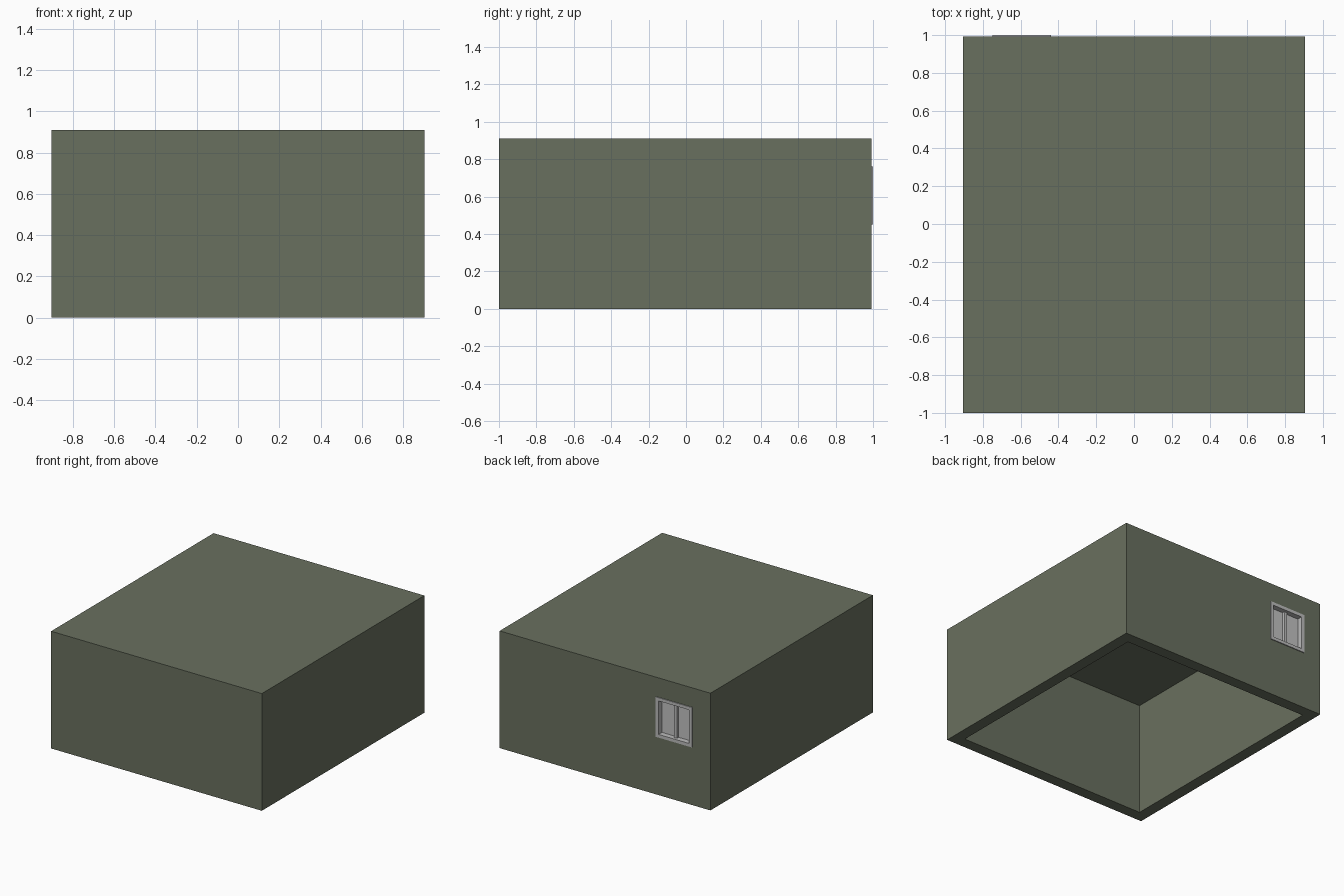
import bpy
import bmesh
from mathutils import Vector

cube = bpy.data.objects.get("Cube")
if cube:
    bpy.data.objects.remove(cube, do_unlink=True)


def material(name, rgb):
    mat = bpy.data.materials.new(name)
    mat.use_nodes = True
    mat.diffuse_color = (*rgb, 1)
    bsdf = next(n for n in mat.node_tree.nodes if n.type == "BSDF_PRINCIPLED")
    bsdf.inputs["Base Color"].default_value = (*rgb, 1)
    return mat


def box(name, low, high, mat=None):
    """Axis-aligned box between two corners."""
    low, high = Vector(low), Vector(high)
    bm = bmesh.new()
    bmesh.ops.create_cube(bm, size=1)
    for v in bm.verts:
        v.co = Vector(v.co[i] * (high[i] - low[i]) for i in range(3))
    mesh = bpy.data.meshes.new(name)
    bm.to_mesh(mesh)
    bm.free()
    if mat:
        mesh.materials.append(mat)
    obj = bpy.data.objects.new(name, mesh)
    obj.location = (low + high) / 2
    bpy.context.collection.objects.link(obj)
    return obj


def cut(target, cutter):
    """Subtract the cutter, then remove it."""
    mod = target.modifiers.new("cut", "BOOLEAN")
    mod.operation = "DIFFERENCE"
    mod.solver = "EXACT"
    mod.object = cutter
    bpy.context.view_layer.objects.active = target
    bpy.ops.object.modifier_apply(modifier=mod.name)
    bpy.data.objects.remove(cutter, do_unlink=True)


olive = material("olive wall", (0.141, 0.162, 0.114))
frame_grey = material("frame grey", (0.5, 0.5, 0.5))
pane_grey = material("pane grey", (0.54, 0.54, 0.54))

# Hollow shell: four walls and a thin roof, open below
W, FRONT, BACK, H = 0.905, -1.0, 0.993, 0.91
WALL, ROOF = 0.09, 0.03
shell = box("wall_shell", (-W, FRONT, 0), (W, BACK, H), olive)
cut(shell, box("room_cutter", (-W + WALL, FRONT + WALL, -0.1),
               (W - WALL, BACK - WALL, H - ROOF)))

# Window opening through the back wall
X0, X1, Z0, Z1 = -0.75, -0.44, 0.45, 0.76
cut(shell, box("window_cutter", (X0, BACK - 0.2, Z0), (X1, BACK + 0.1, Z1)))

# Window frame, slightly proud of the wall on both sides
LIP, BAR = 0.007, 0.025
Y0, Y1 = BACK - WALL - LIP, BACK + LIP
mid = (X0 + X1) / 2
for side, x in (("right", X0), ("left", X1 - BAR)):
    box(f"window_jamb_{side}", (x, Y0, Z0), (x + BAR, Y1, Z1), frame_grey)
for side, z in (("sill", Z0), ("head", Z1 - BAR)):
    box(f"window_{side}", (X0 + BAR, Y0, z), (X1 - BAR, Y1, z + BAR), frame_grey)

# Centre mullion and two recessed panes
yc = (Y0 + Y1) / 2
box("window_mullion", (mid - BAR / 2, yc - 0.03, Z0 + BAR),
    (mid + BAR / 2, yc + 0.03, Z1 - BAR), frame_grey)
for side, a, b in (("right", X0 + BAR, mid - BAR / 2),
                   ("left", mid + BAR / 2, X1 - BAR)):
    box(f"window_pane_{side}", (a, yc - 0.01, Z0 + BAR),
        (b, yc + 0.01, Z1 - BAR), pane_grey)
